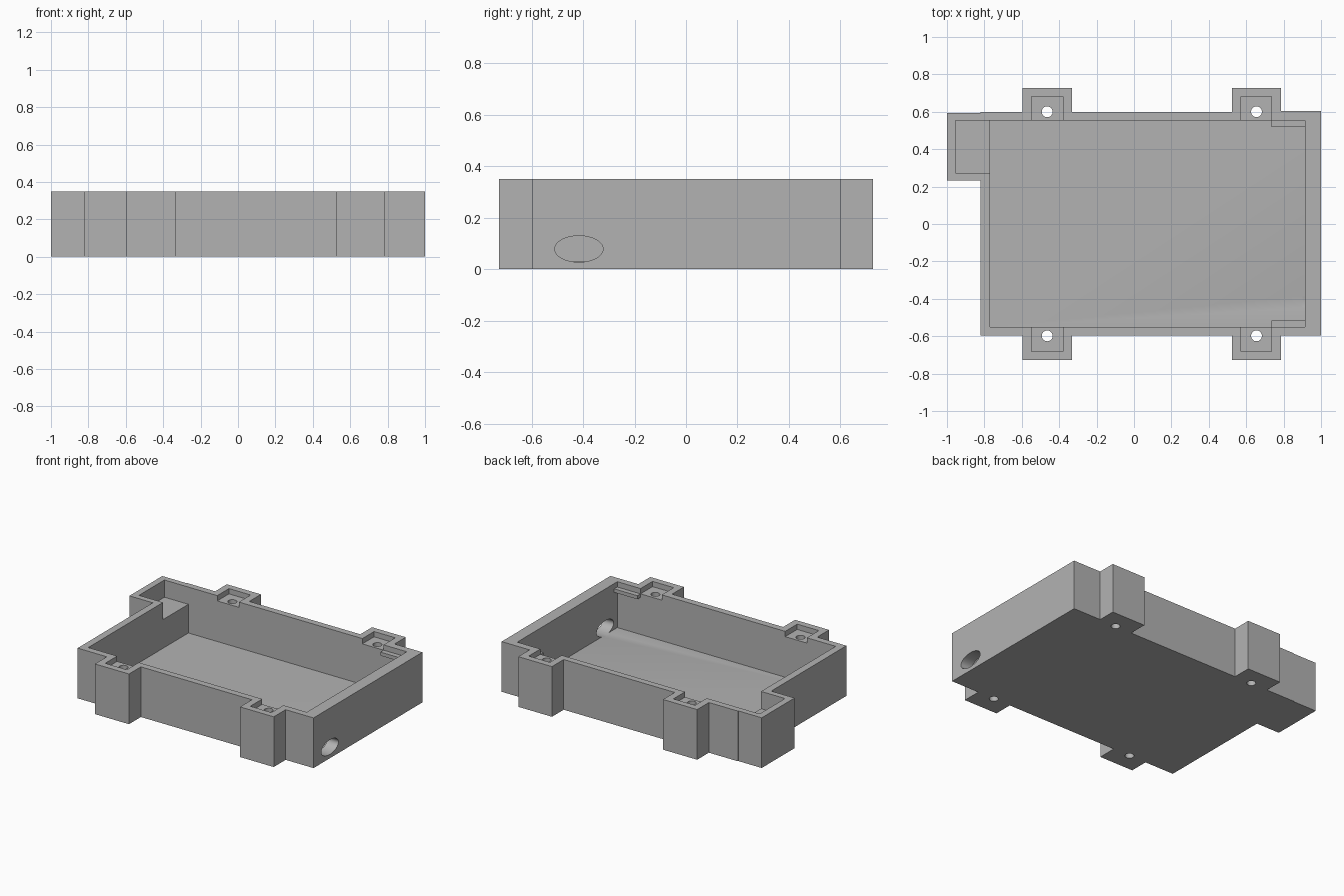
import bpy
import bmesh
from math import pi
from mathutils import Matrix, Vector

cube = bpy.data.objects.get("Cube")
if cube:
    bpy.data.objects.remove(cube, do_unlink=True)

HEIGHT, FLOOR, SHELF = 0.35, 0.03, 0.313
TABS = ((-0.595, -0.332), (0.525, 0.785))   # x range of each screw tab
SCREW_X = (-0.464, 0.655)

grey = bpy.data.materials.new("plain grey")
grey.use_nodes = True
colour = (0.45, 0.45, 0.45, 1)
grey.diffuse_color = colour
grey.node_tree.nodes["Principled BSDF"].inputs["Base Color"].default_value = colour


def finish(name, bm):
    bmesh.ops.recalc_face_normals(bm, faces=bm.faces)
    mesh = bpy.data.meshes.new(name)
    bm.to_mesh(mesh)
    bm.free()
    mesh.materials.append(grey)
    obj = bpy.data.objects.new(name, mesh)
    bpy.context.collection.objects.link(obj)
    return obj


def box(name, x0, x1, y0, y1, z0, z1):
    bm = bmesh.new()
    centre = Vector((x0 + x1, y0 + y1, z0 + z1)) / 2
    size = Matrix.Diagonal((x1 - x0, y1 - y0, z1 - z0, 1))
    bmesh.ops.create_cube(bm, size=1, matrix=Matrix.Translation(centre) @ size)
    return finish(name, bm)


def cylinder(name, matrix, segments):
    bm = bmesh.new()
    bmesh.ops.create_cone(bm, cap_ends=True, segments=segments, radius1=1,
                          radius2=1, depth=1, matrix=matrix)
    return finish(name, bm)


def cut(target, cutter):
    cutter.hide_render = True
    mod = target.modifiers.new("cut", 'BOOLEAN')
    mod.operation, mod.solver, mod.object = 'DIFFERENCE', 'EXACT', cutter
    bpy.context.view_layer.objects.active = target
    bpy.ops.object.modifier_apply(modifier=mod.name)
    bpy.data.objects.remove(cutter, do_unlink=True)


# Solid body: outline with four screw tabs and a side bay
(a0, a1), (b0, b1) = TABS
front, back, tip = -0.596, 0.598, 0.727
outline = [(-0.82, front), (a0, front), (a0, -tip), (a1, -tip), (a1, front),
           (b0, front), (b0, -tip), (b1, -tip), (b1, front), (1, front),
           (1, 0.603), (b1, 0.603), (b1, tip), (b0, tip), (b0, back),
           (a1, back), (a1, tip), (a0, tip), (a0, back), (-0.82, back),
           (-0.82, 0.594), (-1, 0.594), (-1, 0.232), (-0.82, 0.232)]
bm = bmesh.new()
base = bm.faces.new([bm.verts.new((x, y, 0)) for x, y in outline])
sides = bmesh.ops.extrude_face_region(bm, geom=[base], use_keep_orig=True)
bmesh.ops.translate(bm, vec=(0, 0, HEIGHT),
                    verts=[v for v in sides["geom"] if isinstance(v, bmesh.types.BMVert)])
tray = finish("tray", bm)

# Main cavity and shallower side bay
cut(tray, box("cavity_cutter", -0.77, 0.915, -0.55, 0.553, FLOOR, 0.5))
cut(tray, box("bay_cutter", -0.955, -0.6, 0.273, 0.553, 0.23, 0.5))

# Shallow tab recesses and screw holes
for x0, x1 in ((-0.547, -0.38), (0.572, 0.736)):
    for side in (-1, 1):
        y0, y1 = sorted((side * 0.45, side * 0.682))
        cut(tray, box("recess_cutter", x0, x1, y0, y1, SHELF, 0.5))
for x in SCREW_X:
    for y in (-0.598, 0.6):
        place = Matrix.Translation((x, y, 0.2)) @ Matrix.Diagonal((0.029, 0.029, 1, 1))
        cut(tray, cylinder("screw_hole_cutter", place, 32))

# Oval cable opening in the left wall
place = (Matrix.Translation((0.98, -0.416, 0.078)) @ Matrix.Diagonal((1, 0.094, 0.051, 1))
         @ Matrix.Rotation(pi / 2, 4, 'Y') @ Matrix.Diagonal((1, 1, 0.16, 1)))
cut(tray, cylinder("cable_opening_cutter", place, 48))

# Thin corner ledges
for name, y0, y1 in (("front_ledge", -0.56, -0.516), ("back_ledge", 0.518, 0.563)):
    box(name, 0.736, 0.925, y0, y1, SHELF - 0.025, SHELF)

# Smooth hole walls, sharp elsewhere
bpy.ops.object.select_all(action='DESELECT')
tray.select_set(True)
bpy.context.view_layer.objects.active = tray
bpy.ops.object.shade_smooth_by_angle(angle=pi / 6)
